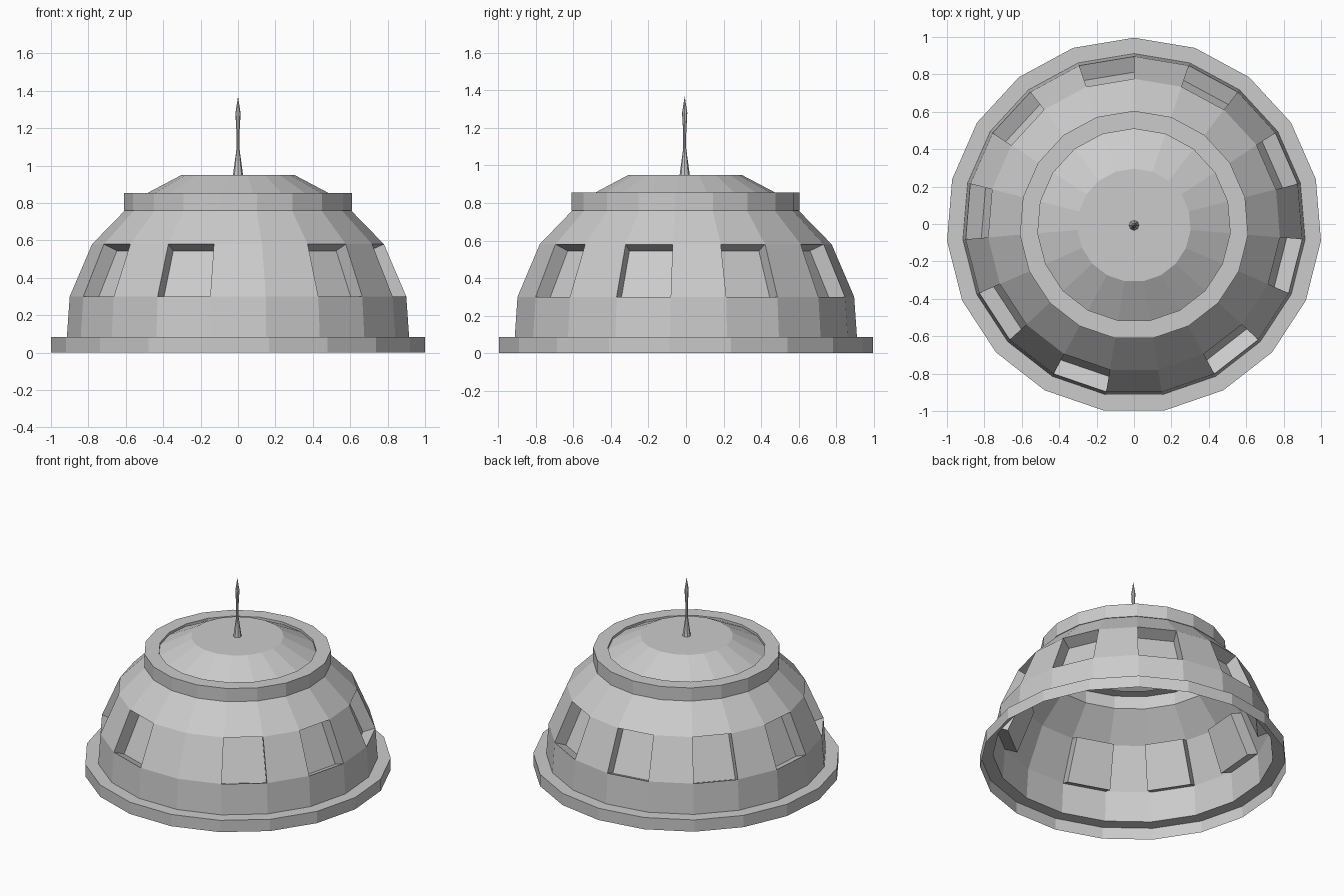
import bpy, bmesh
from math import sin, cos, pi

if "Cube" in bpy.data.objects:
    bpy.data.objects.remove(bpy.data.objects["Cube"])

SIDES = 19
Y_OFFSET = -0.007     # an odd side count is centred by its bounding box
START = pi / 2        # one corner points straight back


def make_object(name, bm):
    mesh = bpy.data.meshes.new(name)
    bm.normal_update()
    bm.to_mesh(mesh)
    bm.free()
    obj = bpy.data.objects.new(name, mesh)
    obj.location.y = Y_OFFSET
    bpy.context.collection.objects.link(obj)
    return obj


def lathe(profile, sides):
    """Turn (radius, z) points around z; returns bmesh and faces by band."""
    bm = bmesh.new()
    rings = []
    for r, z in profile:
        if r == 0:
            rings.append([bm.verts.new((0, 0, z))] * sides)
        else:
            rings.append([bm.verts.new((r * cos(START + 2 * pi * i / sides),
                                        r * sin(START + 2 * pi * i / sides), z))
                          for i in range(sides)])
    bands = []
    for (r0, _), (r1, _), a, b in zip(profile, profile[1:], rings, rings[1:]):
        band = []
        for i in range(sides):
            j = (i + 1) % sides
            corners = [a[i], a[j], b[j]] if r1 == 0 else [a[i], a[j], b[j], b[i]]
            band.append(bm.faces.new(corners))
        bands.append(band)
    if profile[-1][0] > 0:
        bm.faces.new(rings[-1])
    bm.normal_update()
    return bm, bands


# Hollow dome shell: base rim, wall, window band, shoulder, collar, cap
shell = [(1.003, 0), (1.003, 0.085), (0.918, 0.085), (0.903, 0.30),
         (0.783, 0.58), (0.607, 0.76), (0.612, 0.76), (0.612, 0.855),
         (0.516, 0.855), (0.516, 0.838), (0.303, 0.95)]
bm, bands = lathe(shell, SIDES)

# Recessed windows on every other panel of the window band
DEPTH = 0.09
for k in (0, 2, 4, 6, 8, 11, 13, 15, 17):
    face = bands[3][k]
    outer = list(face.verts)
    inner = [bm.verts.new(v.co - face.normal * DEPTH) for v in outer]
    bm.faces.remove(face)
    bm.faces.new(inner)
    for i in range(4):
        j = (i + 1) % 4
        bm.faces.new((outer[i], outer[j], inner[j], inner[i]))
make_object("dome_shell", bm)

# Slender antenna on the cap
spike = [(0.027, 0.95), (0.008, 1.09), (0.008, 1.17), (0.014, 1.28), (0, 1.37)]
bm, _ = lathe(spike, 8)
make_object("antenna", bm)
